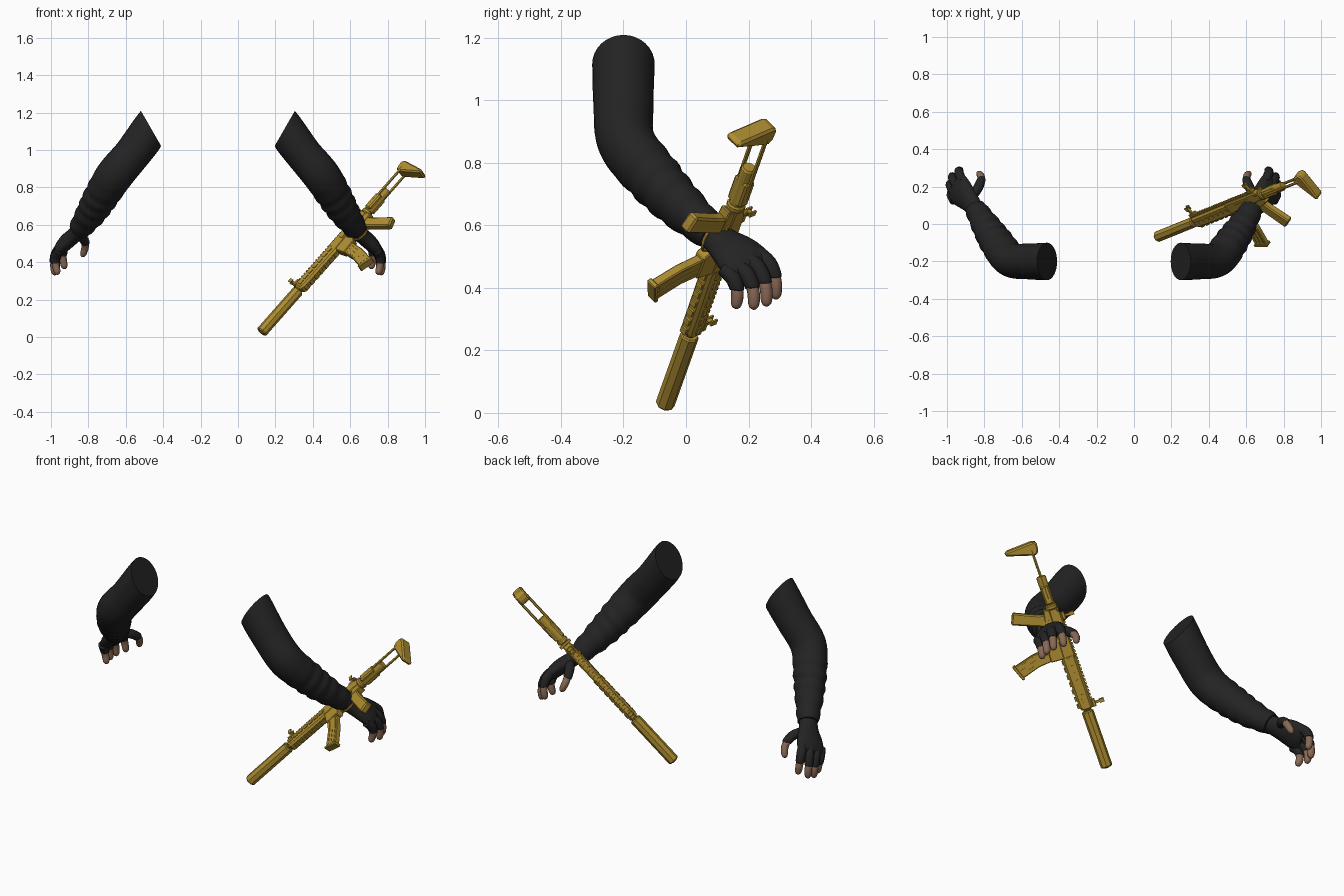
import bpy, bmesh, math
from mathutils import Vector, Matrix

if "Cube" in bpy.data.objects:
    bpy.data.objects.remove(bpy.data.objects["Cube"], do_unlink=True)


def material(name, rgb):
    m = bpy.data.materials.new(name)
    m.use_nodes = True
    m.diffuse_color = (*rgb, 1)
    bsdf = m.node_tree.nodes["Principled BSDF"]
    bsdf.inputs["Base Color"].default_value = (*rgb, 1)
    bsdf.inputs["Roughness"].default_value = 0.7
    return m


BLACK = material("black_cloth", (0.017, 0.017, 0.017))
SKIN = material("brown_skin", (0.25, 0.14, 0.09))
GOLD = material("gold_metal", (0.42, 0.265, 0.03))


def finish(bm, name, mat, matrix=None, smooth=False):
    bmesh.ops.recalc_face_normals(bm, faces=bm.faces[:])
    me = bpy.data.meshes.new(name)
    bm.to_mesh(me)
    bm.free()
    me.materials.append(mat)
    ob = bpy.data.objects.new(name, me)
    bpy.context.collection.objects.link(ob)
    if matrix:
        ob.matrix_world = matrix
    if smooth:
        bpy.ops.object.select_all(action='DESELECT')
        ob.select_set(True)
        bpy.context.view_layer.objects.active = ob
        bpy.ops.object.shade_smooth_by_angle(angle=math.radians(50))
    return ob


def spline(rows, steps):
    """Smooth rows of numbers with a Catmull-Rom curve."""
    rows = [Vector(r) for r in rows]
    out = []
    for i in range(len(rows) - 1):
        a, b, c, d = (rows[min(max(i + k, 0), len(rows) - 1)] for k in (-1, 0, 1, 2))
        for j in range(steps):
            t = j / steps
            out.append(0.5 * (2 * b + (c - a) * t + (2 * a - 5 * b + 4 * c - d) * t ** 2
                              + (3 * b - a - 3 * c + d) * t ** 3))
    return out + [rows[-1]]


def tube(name, rows, mat, wide=(0, 1, 0), steps=4, sides=16, start=None, fold=None,
         matrix=None, smooth=True):
    """Sweep an ellipse; each row is x, y, z, radius along wide, other radius."""
    rows = spline(rows, steps)
    pts = [r.to_3d() if len(r) == 3 else Vector(r[:3]) for r in rows]
    bm = bmesh.new()
    rings = []
    for i, (p, r) in enumerate(zip(pts, rows)):
        tan = (pts[min(i + 1, len(pts) - 1)] - pts[max(i - 1, 0)]).normalized()
        if start and i < steps:
            tan = tan.lerp(Vector(start), 1 - i / steps).normalized()
        u = (Vector(wide) - tan * tan.dot(Vector(wide))).normalized()
        v = tan.cross(u)
        ring = []
        for k in range(sides):
            a = math.tau * k / sides
            f = 1 + (fold(i / (len(pts) - 1), a) if fold else 0)
            ring.append(bm.verts.new(p + f * (u * math.cos(a) * r[3] + v * math.sin(a) * r[4])))
        rings.append(ring)
    for a, b in zip(rings, rings[1:]):
        for k in range(sides):
            n = (k + 1) % sides
            bm.faces.new((a[k], a[n], b[n], b[k]))
    bm.faces.new(rings[0])
    bm.faces.new(rings[-1])
    return finish(bm, name, mat, matrix, smooth)


# ---------- arms: one description, mirrored about the plane between them ----------
def wrinkle(t, a):
    if t < 0.45:
        return 0
    return 0.045 * math.sin(t * 62 + 0.9 * math.sin(a)) * min(1, (t - 0.45) * 6)


def arm(label, place):
    sleeve = [(-.465, -.2, 1.115, .1, .108), (-.56, -.2, .985, .096, .098),
              (-.66, -.19, .865, .092, .1), (-.73, -.105, .755, .087, .092),
              (-.785, -.02, .665, .075, .08), (-.85, .085, .572, .055, .058)]
    flip = place((1, 0, 0))[0] - place((0, 0, 0))[0]

    def put(rows):
        return [(*place(r[:3]), *r[3:]) for r in rows]

    tube(label + "_sleeve", put(sleeve), BLACK, steps=9, sides=32,
         start=(-.87 * flip, 0, -.5), fold=wrinkle)
    wide = Vector((.43 * flip, .79, .44))
    # gloved palm widening to the knuckles
    palm = [(-.84, .065, .585, .045, .045), (-.875, .115, .545, .058, .042),
            (-.915, .16, .51, .078, .042), (-.945, .195, .475, .084, .034),
            (-.956, .21, .455, .07, .018)]
    tube(label + "_glove_palm", put(palm), BLACK, wide=wide, sides=24)
    # knuckle and tip of each finger, the thumb last
    digits = {"little": ((-.968, .135, .45), (-.962, .158, .335)),
              "ring": ((-.965, .175, .465), (-.978, .215, .332)),
              "middle": ((-.95, .212, .485), (-.968, .256, .342)),
              "index": ((-.925, .245, .5), (-.925, .286, .365)),
              "thumb": ((-.862, .15, .545), (-.834, .272, .43))}
    for finger, (base, tip) in digits.items():
        a, b = Vector(base), Vector(tip)
        bend = Vector((.03, .02, .02)) if finger == "thumb" else Vector((-.012, .016, .01))

        def at(t, r):
            return (*(a.lerp(b, t) + bend * 4 * t * (1 - t)), r, r)
        tube(f"{label}_{finger}_glove", put([at(-.15, .024), at(.2, .026), at(.5, .024), at(.56, .021)]),
             BLACK, wide=wide, sides=12)
        tube(f"{label}_{finger}_tip", put([at(.45, .019), at(.7, .02), at(.9, .018), at(.98, .012),
                                           at(1.01, .003)]), SKIN, wide=wide, sides=12)


arm("right", lambda p: (p[0], p[1], p[2]))
arm("left", lambda p: (-.215 - p[0], p[1], p[2]))

# ---------- rifle, built along +x from its muzzle with z up, then posed ----------
ahead = Vector((.639, .258, .724)).normalized()
side = Vector((-.622, .727, .29)).cross(ahead).normalized()
up = ahead.cross(side)
POSE = Matrix((ahead, side, up)).transposed().to_4x4()
POSE.translation = (.125, -.068, .025)


def prism(name, outline, half, bevel=.004, y=0):
    bm = bmesh.new()
    face = bm.faces.new([bm.verts.new((x, y - half, z)) for x, z in outline])
    new = bmesh.ops.extrude_face_region(bm, geom=[face])["geom"]
    bmesh.ops.translate(bm, vec=(0, 2 * half, 0),
                        verts=[v for v in new if isinstance(v, bmesh.types.BMVert)])
    if bevel:
        bmesh.ops.bevel(bm, geom=bm.edges[:], offset=bevel, segments=1, affect='EDGES')
    return finish(bm, name, GOLD, POSE)


def block(name, x0, x1, z0, z1, half, y=0, bevel=0):
    return prism(name, [(x0, z0), (x1, z0), (x1, z1), (x0, z1)], half, bevel, y)


def rod(name, x0, x1, r, y=0, z=0, sides=8):
    return tube(name, [(x0, y, z, r * .85, r * .85), (x0 + .006, y, z, r, r), (x1 - .006, y, z, r, r),
                       (x1, y, z, r * .85, r * .85)], GOLD, steps=1, sides=sides,
                matrix=POSE, smooth=False)


# barrel group
rod("suppressor", 0, .31, .031)
rod("muzzle_ring", -.004, .01, .016)
rod("barrel", .29, .4, .016)
prism("handguard", [(.315, .032), (.62, .034), (.62, -.038), (.33, -.034), (.315, -.02)], .025, .01)
for i in range(7):
    x = .335 + i * .04
    for s in (-1, 1):
        block("handguard_side_panel", x, x + .028, -.008, .008, .003, s * .026)
    block("handguard_lower_rib", x, x + .022, -.043, -.034, .012)
block("top_rail", .32, .84, .03, .038, .011)
for i in range(26):
    block("rail_tooth", .322 + i * .02, .332 + i * .02, .037, .044, .013)

# receiver
prism("upper_receiver", [(.6, .035), (.84, .035), (.875, .02), (.875, -.02), (.6, -.03)], .024, .006)
prism("lower_receiver", [(.605, -.02), (.87, -.015), (.885, -.045), (.8, -.062), (.715, -.062),
                         (.7, -.09), (.61, -.094)], .021)
block("ejection_port_cover", .68, .76, -.012, .014, .003, -.025)
block("brass_deflector", .765, .785, -.008, .018, .006, -.027, .003)
block("charging_handle", .855, .872, .02, .032, .036, 0, .003)
for s in (-1, 1):
    block("selector", .8, .825, -.04, -.032, .004, s * .024)
    block("bolt_release", .7, .715, -.05, -.02, .004, s * .023)

# curved magazine with ribs and a floor plate
prism("magazine", [(.615, -.07), (.608, -.16), (.58, -.255), (.65, -.282), (.678, -.175), (.688, -.07)], .016)
for k in (.2, .5, .8):
    def across(a, b):
        return a + (b - a) * k
    line = [(across(.615, .688), -.1), (across(.608, .678), across(-.16, -.175)),
            (across(.585, .652), across(-.245, -.27))]
    prism("magazine_rib", [(x - .005, z) for x, z in line] + [(x + .005, z) for x, z in line[::-1]], .018, 0)
prism("magazine_floor", [(.574, -.248), (.571, -.262), (.65, -.292), (.658, -.277)], .02, .003)

# grip and trigger
prism("pistol_grip", [(.79, -.05), (.855, -.045), (.868, -.085), (.92, -.2), (.862, -.225), (.812, -.105)], .02, .007)
tube("trigger_guard", [(.71, 0, -.06, .006, .004), (.725, 0, -.092, .006, .004), (.78, 0, -.098, .006, .004),
                       (.815, 0, -.085, .006, .004)], GOLD, sides=8, matrix=POSE, smooth=False)
prism("trigger", [(.755, -.055), (.768, -.055), (.762, -.085), (.756, -.085)], .004, 0)

# collapsible stock
rod("buffer_tube", .865, 1.05, .025, sides=12)
rod("tube_collar", .87, .895, .031, sides=12)
block("stock_housing", .9, 1.0, -.022, .02, .031, 0, .007)
for s in (-1, 1):
    rod("stock_rod", .93, 1.2, .0075, s * .026, 0, 6)
prism("butt", [(1.165, .015), (1.185, .033), (1.225, .037), (1.238, .02), (1.232, -.13),
               (1.213, -.14), (1.178, -.03)], .031, .008)

# folding sights
for label, x in (("front", .32), ("rear", .8)):
    block(label + "_sight_base", x, x + .04, .036, .054, .016, 0, .003)
    block(label + "_sight_post", x + .012, x + .024, .05, .088, .007)
    for s in (-1, 1):
        block(label + "_sight_ear", x + .008, x + .028, .075, .1, .003, s * .01)
